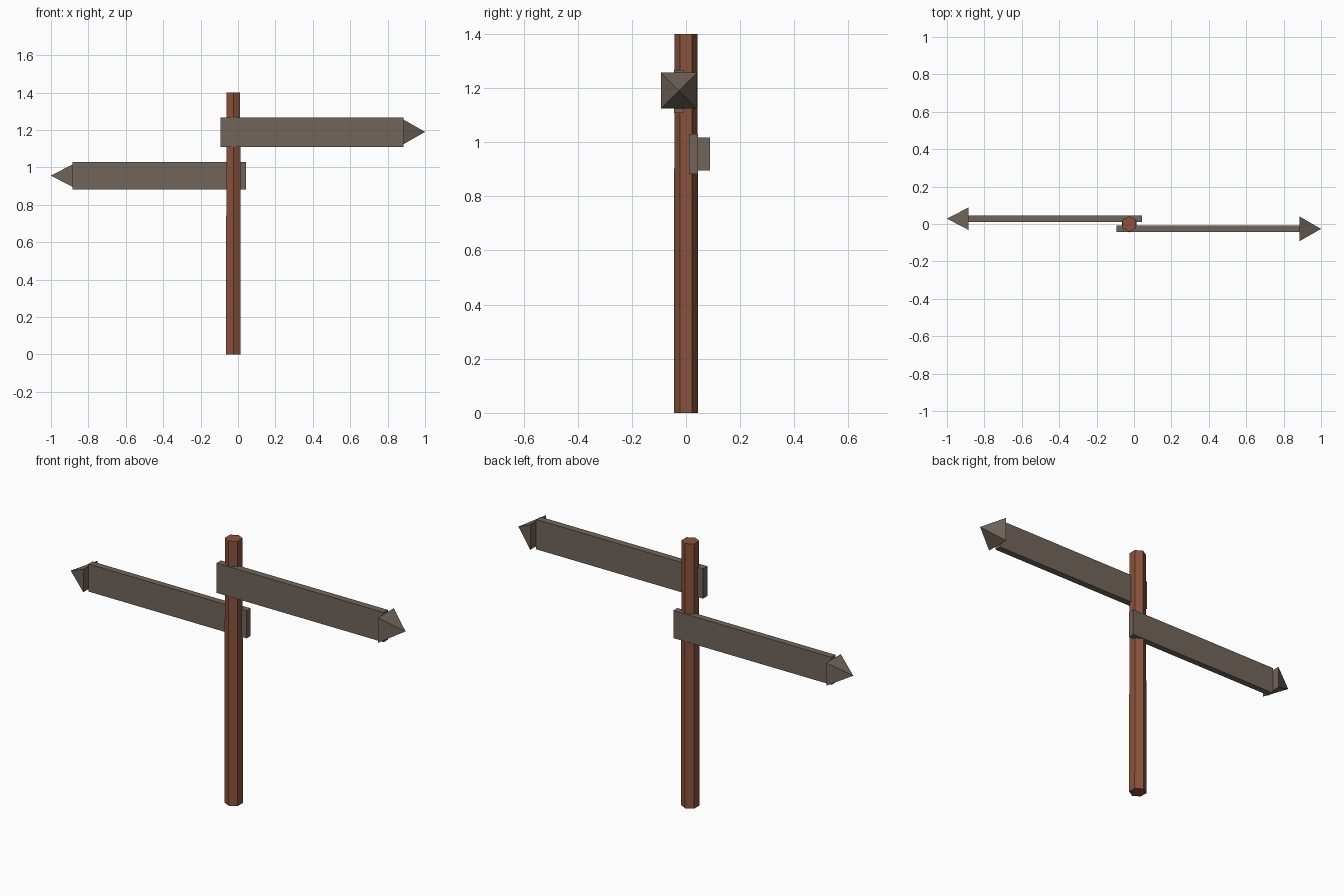
import bpy, bmesh, math
from mathutils import Matrix, Vector

if "Cube" in bpy.data.objects:
    bpy.data.objects.remove(bpy.data.objects["Cube"])


def material(name, rgb):
    m = bpy.data.materials.new(name)
    m.diffuse_color = (*rgb, 1)
    m.use_nodes = True
    m.node_tree.nodes["Principled BSDF"].inputs["Base Color"].default_value = m.diffuse_color
    return m


RED_WOOD = material("red_brown_wood", (0.25, 0.085, 0.045))
GREY_WOOD = material("grey_brown_wood", (0.165, 0.13, 0.105))


def finish(name, bm, mat):
    bmesh.ops.recalc_face_normals(bm, faces=bm.faces)
    mesh = bpy.data.meshes.new(name)
    bm.to_mesh(mesh)
    bm.free()
    mesh.materials.append(mat)
    obj = bpy.data.objects.new(name, mesh)
    bpy.context.collection.objects.link(obj)


def board(name, x0, x1, y0, y1, z0, z1):
    bm = bmesh.new()
    mid = Vector((x0 + x1, y0 + y1, z0 + z1)) / 2
    size = Matrix.Diagonal((x1 - x0, y1 - y0, z1 - z0, 1))
    bmesh.ops.create_cube(bm, size=1, matrix=Matrix.Translation(mid) @ size)
    finish(name, bm, GREY_WOOD)


def arrow_tip(name, side, y, z, width):
    # Square pyramid lying along x, pointing outwards
    bm = bmesh.new()
    turn = (Matrix.Translation((side * 0.942, y, z))
            @ Matrix.Rotation(side * math.pi / 2, 4, 'Y')
            @ Matrix.Rotation(math.pi / 4, 4, 'Z'))
    bmesh.ops.create_cone(bm, cap_ends=True, segments=4, radius1=width / math.sqrt(2),
                          radius2=0, depth=0.116, matrix=turn)
    bmesh.ops.remove_doubles(bm, verts=bm.verts, dist=1e-5)
    finish(name, bm, GREY_WOOD)


# Six-sided post with a corner facing front, slightly slimmer at the top
bm = bmesh.new()
bmesh.ops.create_cone(bm, cap_ends=True, segments=6, radius1=0.045, radius2=0.0425, depth=1.4,
                      matrix=Matrix.Translation((-0.025, 0, 0.7)))
xs = [v.co.x for v in bm.verts]
if max(xs) - min(xs) > 0.085:
    bmesh.ops.rotate(bm, verts=bm.verts, cent=(-0.025, 0, 0), matrix=Matrix.Rotation(math.pi / 6, 3, 'Z'))
finish("post", bm, RED_WOOD)

# Upper sign pointing right, in front of the post
board("upper_board", -0.094, 0.884, -0.044, -0.008, 1.108, 1.266)
arrow_tip("upper_arrow_tip", 1, -0.026, 1.19, 0.133)

# Lower sign pointing left, behind the post
board("lower_board", -0.884, 0.043, 0.011, 0.045, 0.883, 1.029)
arrow_tip("lower_arrow_tip", -1, 0.0285, 0.956, 0.121)
